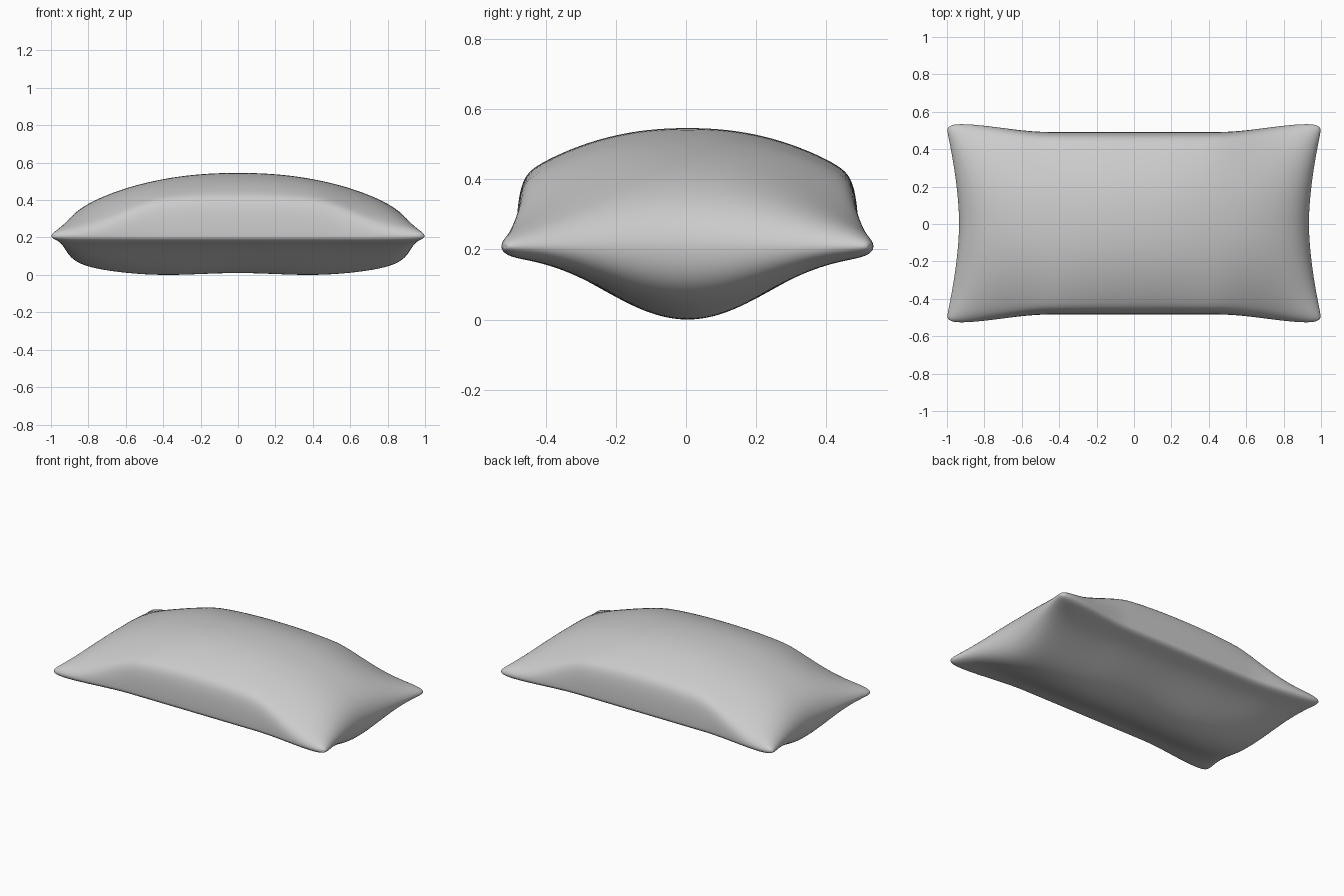
import bpy, bmesh, math

if "Cube" in bpy.data.objects:
    bpy.data.objects.remove(bpy.data.objects["Cube"], do_unlink=True)

SEAM = 0.208   # height of the seam
CELLS = 80


def smoothstep(t):
    t = max(0.0, min(1.0, t))
    return t * t * (3 - 2 * t)


def outline(u, v):
    """Pinched rectangle with flared, rounded corners."""
    corner = 1 - 0.025 * abs(u * v) ** 30
    x = u * (0.935 + 0.073 * abs(v) ** 1.7) * corner
    y = v * (0.488 + 0.043 * smoothstep((abs(u) - 0.45) / 0.5)) * corner
    return x, y + 0.004


def rim(u, v):
    """Rounded edge round the seam, thicker at the middle of each short end."""
    thickness = 0.035 + 0.025 * u ** 4 * math.cos(v * math.pi / 2) ** 2
    return thickness * math.sqrt(max(0, (1 - u ** 20) * (1 - v ** 20)))


def top_height(u, v):
    # Full along the middle of the long sides, falling away to thin corners
    along = max(0, 1 - abs(u) ** 2.2) ** 0.72
    drop = 0.47 + 0.5 * smoothstep((abs(u) - 0.4) / 0.5)
    across = (1 - drop * abs(v) ** 2.2) * math.sqrt(max(0, 1 - v ** 40))
    return SEAM + rim(u, v) + 0.302 * along * across


def bottom_height(u, v):
    sag = math.sqrt(max(0, 1 - u ** 4)) * math.cos(v * math.pi / 2) ** 2
    ripple = 1 - 0.04 * math.cos(u * math.pi * 2) * (1 - u * u)
    return SEAM - rim(u, v) - 0.17 * sag * ripple


# Upper and lower cloth panels, joined along the seam
bm = bmesh.new()
for height in (top_height, bottom_height):
    panel = bmesh.ops.create_grid(bm, x_segments=CELLS, y_segments=CELLS, size=1)
    for vert in panel["verts"]:
        # Denser rows towards the seam
        u, v = (max(-1, min(1, math.sin(c * math.pi / 2))) for c in vert.co.xy)
        vert.co = (*outline(u, v), height(u, v))
bmesh.ops.remove_doubles(bm, verts=bm.verts, dist=0.00005)
bmesh.ops.recalc_face_normals(bm, faces=bm.faces)

mesh = bpy.data.meshes.new("pillow")
bm.to_mesh(mesh)
bm.free()
pillow = bpy.data.objects.new("pillow", mesh)
bpy.context.collection.objects.link(pillow)

# Plain grey cloth
cloth = bpy.data.materials.new("grey cloth")
cloth.use_nodes = True
colour = (0.6, 0.6, 0.6, 1)
cloth.diffuse_color = colour
cloth.node_tree.nodes["Principled BSDF"].inputs["Base Color"].default_value = colour
mesh.materials.append(cloth)

mesh.shade_smooth()
